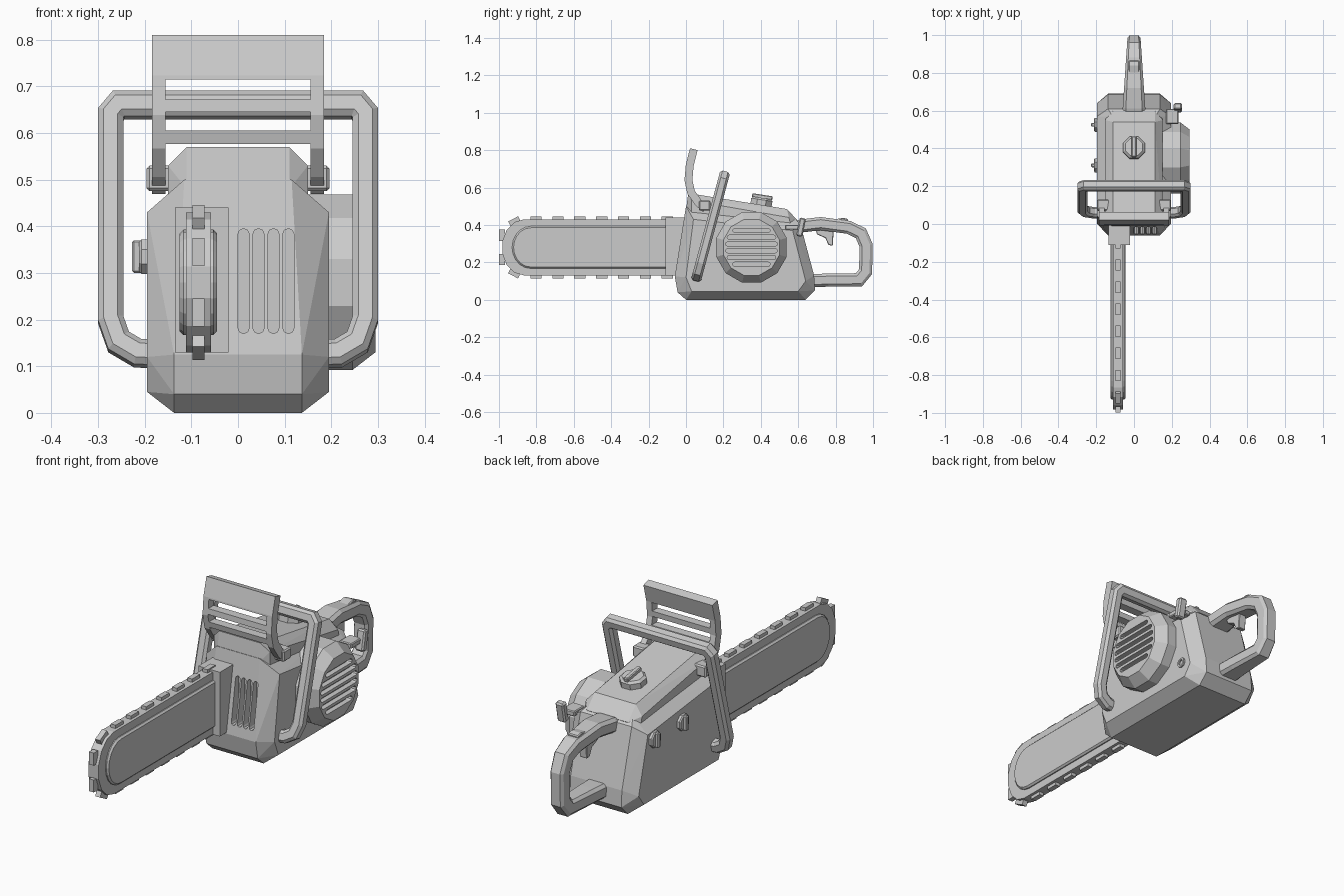
import bpy, bmesh, math
from mathutils import Matrix, Vector

cube = bpy.data.objects.get("Cube")
if cube:
    bpy.data.objects.remove(cube, do_unlink=True)

grey = bpy.data.materials.new("plain_grey")
grey.use_nodes = True
COLOR = (0.6, 0.6, 0.6, 1)
grey.diffuse_color = COLOR
grey.node_tree.nodes["Principled BSDF"].inputs["Base Color"].default_value = COLOR


def frame(u, v, w):
    return Matrix((u, v, w)).transposed().to_4x4()


X, Y, Z = Vector((1, 0, 0)), Vector((0, 1, 0)), Vector((0, 0, 1))
SIDE, FRONT = frame(Y, Z, X), frame(X, Z, Y)


def finish(name, bm, matrix=Matrix(), bevel=0):
    bm.transform(matrix)
    bmesh.ops.recalc_face_normals(bm, faces=bm.faces)
    mesh = bpy.data.meshes.new(name)
    bm.to_mesh(mesh)
    bm.free()
    mesh.materials.append(grey)
    ob = bpy.data.objects.new(name, mesh)
    bpy.context.collection.objects.link(ob)
    if bevel:
        mod = ob.modifiers.new("edge_chamfer", 'BEVEL')
        mod.width, mod.segments = bevel, 1
        mod.limit_method, mod.angle_limit = 'ANGLE', math.radians(50)
    return ob


def hull(name, pts):
    bm = bmesh.new()
    for p in pts:
        bm.verts.new(p)
    res = bmesh.ops.convex_hull(bm, input=bm.verts)
    loose = {g for g in res["geom_interior"] + res["geom_unused"] if isinstance(g, bmesh.types.BMVert)}
    bmesh.ops.delete(bm, geom=list(loose), context='VERTS')
    bmesh.ops.dissolve_limit(bm, angle_limit=0.02, verts=bm.verts, edges=bm.edges)
    return finish(name, bm)


def stack(name, rings, matrix=Matrix(), bevel=0):
    """Join equal rings of points into a closed solid."""
    bm = bmesh.new()
    loops = [[bm.verts.new(p) for p in ring] for ring in rings]
    n = len(loops[0])
    for a, b in zip(loops, loops[1:]):
        for i in range(n):
            bm.faces.new((a[i], a[(i + 1) % n], b[(i + 1) % n], b[i]))
    bm.faces.new(loops[0])
    bm.faces.new(loops[-1])
    return finish(name, bm, matrix, bevel)


def prism(name, outline, matrix, lo, hi, bevel=0):
    return stack(name, [[(u, v, w) for u, v in outline] for w in (lo, hi)], matrix, bevel)


def box(name, x, y, z, bevel=0):
    return prism(name, [(x[0], y[0]), (x[1], y[0]), (x[1], y[1]), (x[0], y[1])], Matrix(), z[0], z[1], bevel)


def lathe(name, profile, sides, matrix):
    angles = [math.tau * (i + 0.5) / sides for i in range(sides)]
    return stack(name, [[(r * math.cos(a), r * math.sin(a), h) for a in angles] for r, h in profile], matrix)


def sweep(name, path, section, matrix):
    """Carry a section of (in-plane, across) points along a flat path with mitred corners."""
    pts, rings = [Vector(p) for p in path], []
    for i, p in enumerate(pts):
        a = (p - pts[i - 1]).normalized() if i else (pts[1] - p).normalized()
        b = (pts[i + 1] - p).normalized() if i < len(pts) - 1 else a
        t = (a + b).normalized()
        n = Vector((-t.y, t.x)) / max(t.dot(a), 0.5)
        rings.append([(p.x + n.x * s, p.y + n.y * s, w) for s, w in section])
    return stack(name, rings, matrix)


def chamfered(h, w, c):
    return [(h, w - c), (h - c, w), (c - h, w), (-h, w - c), (-h, c - w), (c - h, -w), (h - c, -w), (h, c - w)]


def capsule(u0, u1, v, r, upright=False):
    pts = []
    for centre, start in ((u1 - r, -90), (u0 + r, 90)):
        for k in range(5):
            a = math.radians(start + 45 * k)
            pts.append((centre + r * math.cos(a), v + r * math.sin(a)))
    return [(b, a) for a, b in pts] if upright else pts


def cut(ob, cutters):
    bpy.context.view_layer.objects.active = ob
    for c in cutters:
        c.hide_render = True
        mod = ob.modifiers.new("cut", 'BOOLEAN')
        mod.operation, mod.solver, mod.object = 'DIFFERENCE', 'EXACT', c
        bpy.ops.object.modifier_apply(modifier=mod.name)
        bpy.data.objects.remove(c, do_unlink=True)


# Motor body: wide flanks and a narrower full-length core
flank = [(0.0, 0.12), (0.03, 0.045), (0.6, 0.045), (0.64, 0.1), (0.57, 0.37), (0.04, 0.43)]
core = [(-0.06, 0.125), (-0.045, 0.04), (0.0, 0.0), (0.64, 0.0), (0.69, 0.05), (0.685, 0.13), (0.61, 0.41)]
crown = [(0.0, 0.5), (0.57, 0.44)]
body = hull("motor_body", [(s * x, y, z) for s in (-1, 1)
            for x, ring in ((0.195, flank), (0.137, core), (0.115, crown)) for y, z in ring])
cut(body, [prism("vent_cutter", capsule(0.17, 0.395, 0.012 + 0.032 * i, 0.012, True), FRONT, -0.12, 0.005)
           for i in range(4)])

# Raised top cover sloping to the rear
hull("top_cover", [(s * x, y, z) for s in (-1, 1) for x, y, z in
     ((0.15, 0.03, 0.4), (0.15, 0.03, 0.53), (0.11, 0.012, 0.57), (0.11, 0.0, 0.48),
      (0.15, 0.57, 0.36), (0.15, 0.55, 0.44), (0.11, 0.54, 0.485), (0.11, 0.6, 0.42))])

# Filler cap with grip ridge
tilt = Matrix.Translation((0, 0.4, 0.5)) @ Matrix.Rotation(math.radians(-9), 4, 'X')
lathe("filler_cap", [(0.062, 0), (0.062, 0.035), (0.05, 0.045)], 8, tilt)
ridge = box("filler_cap_ridge", (-0.012, 0.012), (-0.055, 0.055), (0.04, 0.062), 0.004)
ridge.matrix_world = tilt

# Round starter cover with vents
cover_frame = Matrix.Translation((0, 0.35, 0.28)) @ SIDE
cover = lathe("starter_cover", [(0.195, 0.15), (0.195, 0.245), (0.155, 0.295)], 12, cover_frame)
cut(cover, [prism("vent_cutter", capsule(0.35 - h, 0.35 + h, 0.37 - 0.036 * i, 0.011), SIDE, 0.27, 0.33)
            for i, h in enumerate((0.10, 0.13, 0.138, 0.138, 0.13, 0.10))])

# Starter pull grip
box("pull_stem", (0.17, 0.235), (0.53, 0.61), (0.375, 0.4), 0.004)
grip = box("pull_grip", (-0.022, 0.022), (-0.017, 0.017), (-0.05, 0.05), 0.007)
grip.matrix_world = Matrix.Translation((0.232, 0.615, 0.388)) @ Matrix.Rotation(-0.2, 4, 'X')

# Side button on the right of the side view
button = Matrix.Translation((0, 0.58, 0.125)) @ SIDE
lathe("side_button", [(0.024, 0.16), (0.024, 0.203), (0.014, 0.203), (0.014, 0.196)], 10, button)

# Two knobs on the opposite flank
for i, y in enumerate((0.31, 0.525)):
    knob = Matrix.Translation((0, y, 0.335)) @ frame(Y, Z, -X)
    lathe(f"side_knob_{i + 1}", [(0.04, 0.18), (0.04, 0.207), (0.034, 0.212)], 8, knob)
    box(f"side_knob_ridge_{i + 1}", (-0.227, -0.2), (y - 0.01, y + 0.01), (0.3, 0.37), 0.004)

# Guide bar, chain, and bar clamp
BAR_X, BAR_Z = -0.085, 0.28


def bar_outline(tip, radius, reach, steps):
    arc = [math.pi * i / steps for i in range(steps + 1)]
    return ([(0.0, BAR_Z + radius)] +
            [(tip + reach - reach * math.sin(a), BAR_Z + radius * math.cos(a)) for a in arc] +
            [(0.0, BAR_Z - radius)])


prism("guide_bar", bar_outline(-0.93, 0.113, 0.1, 10), SIDE, BAR_X - 0.04, BAR_X + 0.04, 0.008)
prism("chain", bar_outline(-0.985, 0.15, 0.12, 7), SIDE, BAR_X - 0.027, BAR_X + 0.027)
box("bar_clamp", (-0.135, -0.02), (-0.11, 0.03), (0.13, 0.44))

# Chain teeth along both edges and round the nose
places = [(-0.1 - 0.117 * i, BAR_Z + s * 0.15, 0) for i in range(7) for s in (-1, 1)]
places += [(-0.983, BAR_Z + s * 0.065, 90) for s in (-1, 1)]
places += [(-0.917, BAR_Z + s * 0.138, s * 28) for s in (-1, 1)]
for i, (y, z, turn) in enumerate(places):
    tooth = box(f"chain_tooth_{i + 1}", (-0.013, 0.013), (-0.03, 0.03), (-0.016, 0.016))
    tooth.matrix_world = Matrix.Translation((BAR_X, y, z)) @ Matrix.Rotation(math.radians(turn), 4, 'X')

# Tilted wrap-round front handle
lean = Vector((0, 0.27, 1))
wrap_frame = Matrix.Translation((0, 0.025, 0)) @ frame(X, lean, Vector((0, 1, -0.27)).normalized())
half = [(0.15, 0.125), (0.215, 0.128), (0.256, 0.152), (0.273, 0.2), (0.273, 0.64), (0.256, 0.66)]
sweep("front_handle", [(-x, z) for x, z in half] + half[::-1], chamfered(0.027, 0.027, 0.012), wrap_frame)

# Curved hand guard with two slots and open legs
guard_path = [(0.042, 0.805), (0.02, 0.72), (0.013, 0.64), (0.027, 0.575), (0.065, 0.52), (0.105, 0.485)]
guard = sweep("hand_guard", guard_path, [(0.021, 0.184), (-0.021, 0.184), (-0.021, -0.184), (0.021, -0.184)], SIDE)
cut(guard, [box("slot_cutter", (-0.155, 0.155), (-0.1, 0.2), z)
            for z in ((0.672, 0.715), (0.606, 0.645), (0.4, 0.577))])
for side, s in (("left", 1), ("right", -1)):
    x = sorted((s * 0.13, s * 0.196))
    box(f"{side}_guard_mount", x, (0.07, 0.13), (0.476, 0.53), 0.006)

# Rear loop handle, narrowing to the back
rear_path = [(0.54, 0.37), (0.62, 0.395), (0.72, 0.407), (0.87, 0.387), (0.935, 0.355), (0.963, 0.29),
             (0.96, 0.15), (0.925, 0.107), (0.76, 0.105), (0.6, 0.1)]
rear = sweep("rear_handle", rear_path, chamfered(0.035, 0.05, 0.014), SIDE)
for v in rear.data.vertices:
    v.co.x *= 1.2 - 1.35 * max(v.co.y - 0.61, 0)

# Trigger and its safety catch
prism("trigger", [(0.69, 0.39), (0.79, 0.385), (0.785, 0.29), (0.762, 0.292), (0.745, 0.33), (0.7, 0.35)],
      SIDE, -0.02, 0.02, 0.003)
prism("safety_catch", [(0.74, 0.42), (0.84, 0.438), (0.865, 0.432), (0.865, 0.39), (0.74, 0.39)],
      SIDE, -0.028, 0.028, 0.004)
